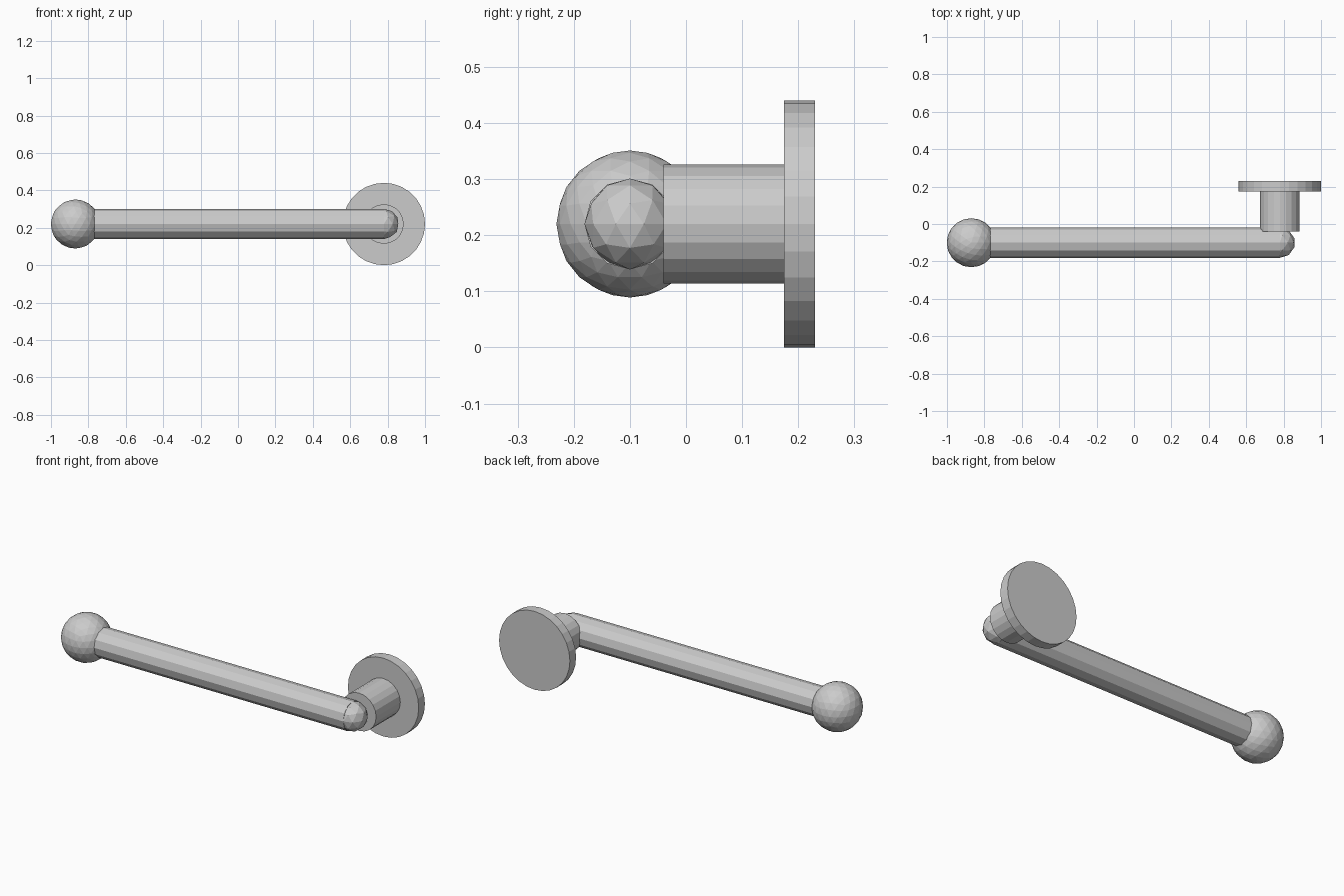
import bpy
from math import pi

if "Cube" in bpy.data.objects:
    bpy.data.objects.remove(bpy.data.objects["Cube"])

CZ = 0.22       # height of all centre lines
PIVOT_X = 0.78  # wall mount centre
BAR_Y = -0.10


def cylinder(name, sides, radius, depth, loc, rot):
    bpy.ops.mesh.primitive_cylinder_add(vertices=sides, radius=radius, depth=depth,
                                        location=loc, rotation=rot)
    bpy.context.object.name = name


def ball(name, level, radius, loc):
    bpy.ops.mesh.primitive_ico_sphere_add(subdivisions=level, radius=radius, location=loc)
    bpy.context.object.name = name


# wall plate and stem, both facing along y
cylinder("wall_plate", 28, 0.22, 0.055, (PIVOT_X, 0.2025, CZ), (pi / 2, 0, 0))
cylinder("mount_stem", 20, 0.106, 0.215, (PIVOT_X, 0.0675, CZ), (pi / 2, 0, 0))

# holder bar along x, with rounded elbow and end knob
cylinder("holder_bar", 12, 0.081, 1.65, (-0.045, BAR_Y, CZ), (0, pi / 2, 0))
ball("elbow_cap", 2, 0.081, (PIVOT_X, BAR_Y, CZ))
ball("end_knob", 3, 0.131, (-0.87, BAR_Y, CZ))
